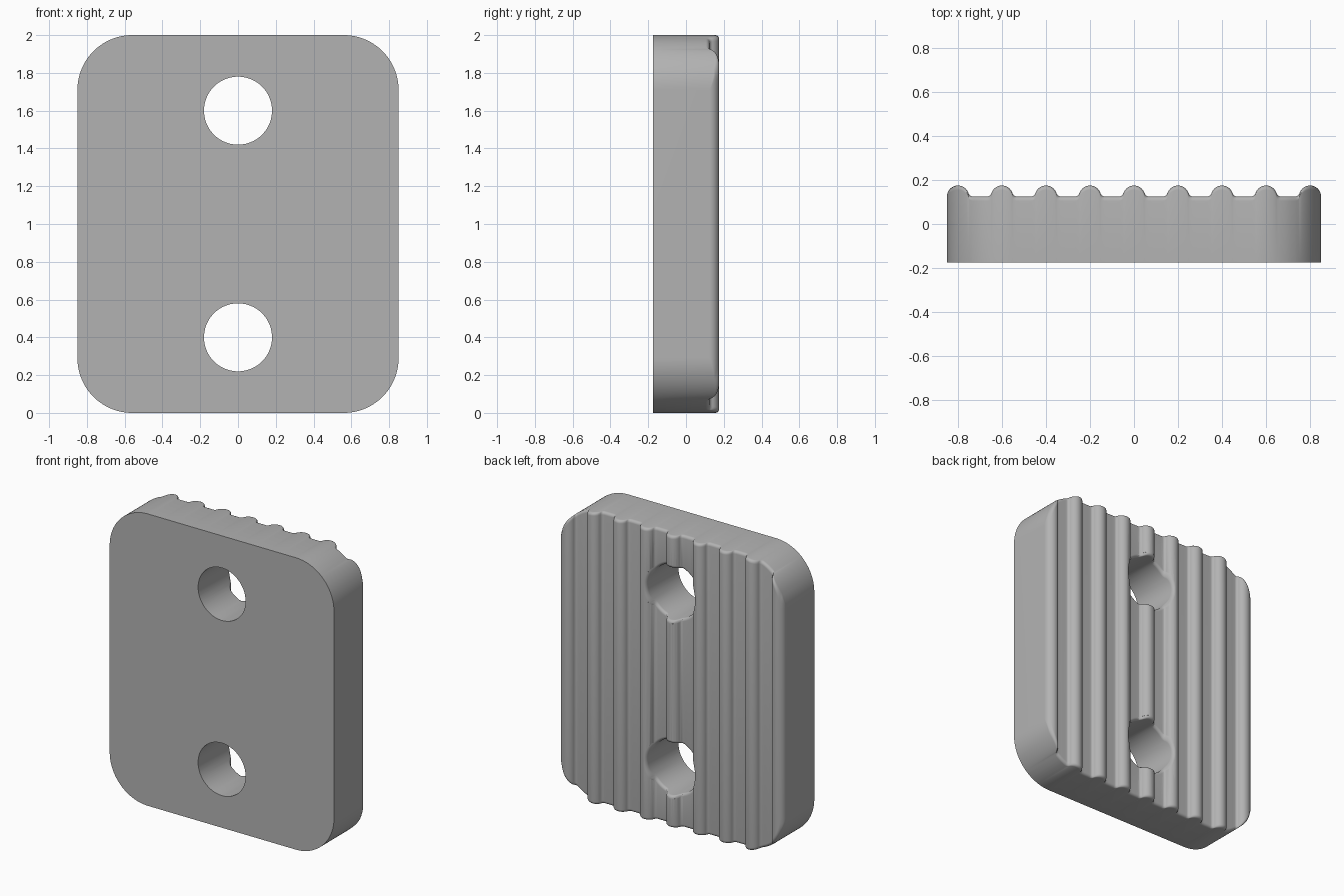
import bpy, bmesh, math

if "Cube" in bpy.data.objects:
    bpy.data.objects.remove(bpy.data.objects["Cube"])

W, R, F = 0.85, 0.29, 0.02          # half width, corner radius, edge fillet
FRONT, FLOOR, RIB = -0.175, 0.125, 0.05
PITCH, HOLE = 0.2, 0.18
UC = math.sqrt((RIB + F) ** 2 - F ** 2)   # where a rib's foot fillet meets the floor
UT = UC * RIB / (RIB + F)                 # where the fillet meets the round rib


def back_height(x):
    """Depth of the ribbed back at a given x."""
    k = max(-4, min(4, round(x / PITCH)))
    u = abs(x - k * PITCH)
    if u <= UT or abs(x) > 4 * PITCH:
        return FLOOR + math.sqrt(max(0, RIB ** 2 - u ** 2))
    if u < UC:
        return FLOOR + F - math.sqrt(max(0, F ** 2 - (u - UC) ** 2))
    return FLOOR


def drop(t):
    """Fillet drop at inset t from an edge."""
    return F - math.sqrt(max(0, F ** 2 - (F - t) ** 2))


def half_length(x, t):
    """Half length of the rounded outline, inset by t, at a given x."""
    dx = max(0, abs(x) - (W - R))
    return 1 - R + math.sqrt(max(0, (R - t) ** 2 - dx ** 2)) if dx else 1 - t


def new_object(name, bm):
    bmesh.ops.remove_doubles(bm, verts=bm.verts, dist=1e-5)
    bmesh.ops.recalc_face_normals(bm, faces=bm.faces)
    mesh = bpy.data.meshes.new(name)
    bm.to_mesh(mesh)
    bm.free()
    obj = bpy.data.objects.new(name, mesh)
    bpy.context.collection.objects.link(obj)
    return obj


def loft(name, rings):
    """Skin closed rings of points and cap both ends."""
    bm = bmesh.new()
    rows = [[bm.verts.new(p) for p in ring] for ring in rings]
    n = len(rows[0])
    for a, b in zip(rows, rows[1:]):
        for i in range(n):
            j = (i + 1) % n
            bm.faces.new((a[i], a[j], b[j], b[i]))
    bm.faces.new(rows[0])
    bm.faces.new(rows[-1])
    return new_object(name, bm)


# Sample positions across the ribs, denser on the curves
us = [0] + [RIB * math.sin(math.radians(a)) for a in range(9, 73, 9)]
us += [UT + (UC - UT) * i / 5 for i in range(6)] + [0.085, 0.1]
xs = set()
for k in range(-4, 5):
    for s in (-1, 1):
        if k * s == 4:
            side = [RIB * math.sin(math.radians(a)) for a in range(0, 91, 6)]
        else:
            side = us
        xs.update(round(k * PITCH + s * u, 5) for u in side)
xs.update((-(W - R), W - R))

# Plate body, one closed cross section per sample
insets = [F * (1 - math.cos(math.radians(a))) for a in range(0, 91, 18)]
rings = []
for x in sorted(xs):
    k = min(1, max(0, (W - abs(x)) / F))
    half = [(half_length(x, t * k), back_height(x) - drop(t) * k) for t in insets]
    half = [(half[0][0], FRONT)] + half
    rings.append([(x, y, 1 - z) for z, y in half] +
                 [(x, y, 1 + z) for z, y in reversed(half)])
plate = loft("ribbed_plate", rings)

# Bolt holes, with cutters that flare to follow the ribs and round the rim
N = 96
for z0 in (0.4, 1.6):
    def ring(r, depth):
        pts = [(r * math.cos(math.tau * i / N), r * math.sin(math.tau * i / N)) for i in range(N)]
        return [(x, depth(x), z0 + z) for x, z in pts]
    rings = [ring(HOLE, lambda x: -0.3)]
    for t in insets:
        rings.append(ring(HOLE + t, lambda x, t=t: back_height(x) - drop(t)))
    rings.append(ring(HOLE + F + 0.001, lambda x: back_height(x) + 0.004))
    rings.append(ring(HOLE + F + 0.001, lambda x: 0.3))
    cutter = loft("hole_cutter", rings)
    cutter.hide_render = True
    cutter.hide_viewport = True
    mod = plate.modifiers.new("bolt_hole", 'BOOLEAN')
    mod.operation = 'DIFFERENCE'
    mod.solver = 'EXACT'
    mod.object = cutter

# Bake the holes, then remove the helpers
bpy.context.view_layer.update()
baked = bpy.data.meshes.new_from_object(plate.evaluated_get(bpy.context.evaluated_depsgraph_get()))
plate.modifiers.clear()
plate.data = baked
for obj in [o for o in bpy.data.objects if o.name.startswith("hole_cutter")]:
    bpy.data.objects.remove(obj)

# Flat grey finish, crisp front edges and smooth ribs
grey = bpy.data.materials.new("mid_grey")
grey.diffuse_color = (0.45, 0.45, 0.45, 1)
grey.use_nodes = True
grey.node_tree.nodes["Principled BSDF"].inputs["Base Color"].default_value = grey.diffuse_color
plate.data.materials.clear()
plate.data.materials.append(grey)
bpy.context.view_layer.objects.active = plate
plate.select_set(True)
bpy.ops.object.shade_smooth_by_angle(angle=math.radians(35))
